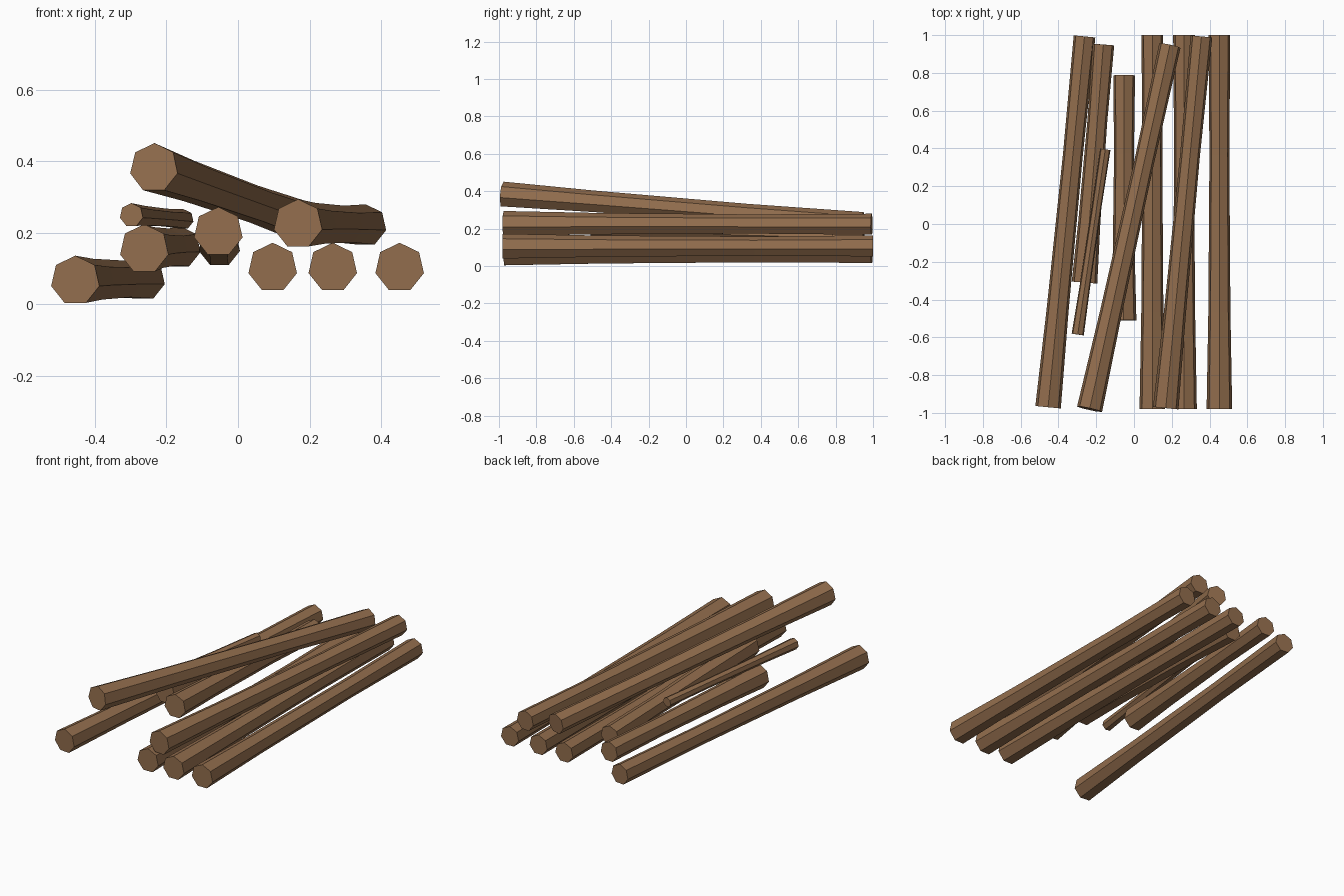
import bpy, bmesh, math
from mathutils import Vector

cube = bpy.data.objects.get("Cube")
if cube:
    bpy.data.objects.remove(cube, do_unlink=True)

# Single bark-brown material
wood = bpy.data.materials.new("brown_wood")
wood.use_nodes = True
colour = (0.29, 0.155, 0.075, 1)
wood.diffuse_color = colour
wood.node_tree.nodes["Principled BSDF"].inputs["Base Color"].default_value = colour

SIDES = 7
# Position along the log and radius: wide butt, slight waist, narrower tip
RINGS = [(0, 0.0695), (0.26, 0.060), (0.68, 0.054), (1, 0.059)]


def make_log(name, start, end, scale=1.0):
    """Seven-sided log between two end centres, one corner pointing up."""
    start, end = Vector(start), Vector(end)
    axis = (end - start).normalized()
    side = axis.cross(Vector((0, 0, 1))).normalized()
    up = side.cross(axis)
    bm = bmesh.new()
    rings = []
    for t, radius in RINGS:
        ring = []
        for i in range(SIDES):
            a = 2 * math.pi * i / SIDES
            offset = side * math.sin(a) + up * math.cos(a)
            ring.append(bm.verts.new(start.lerp(end, t) + offset * radius * scale))
        rings.append(ring)
    for r0, r1 in zip(rings, rings[1:]):
        for i in range(SIDES):
            j = (i + 1) % SIDES
            bm.faces.new((r0[i], r0[j], r1[j], r1[i]))
    # End caps
    bm.faces.new(rings[0])
    bm.faces.new(rings[-1])
    bmesh.ops.recalc_face_normals(bm, faces=bm.faces)
    mesh = bpy.data.meshes.new(name)
    bm.to_mesh(mesh)
    bm.free()
    mesh.materials.append(wood)
    bpy.context.collection.objects.link(bpy.data.objects.new(name, mesh))


# Three parallel logs on the bottom layer
for name, x in (("inner", 0.097), ("middle", 0.265), ("outer", 0.452)):
    make_log(f"bottom_log_{name}", (x, -0.98, 0.103), (x, 1, 0.105))

# Loose logs lying askew
make_log("ground_log", (-0.455, -0.97, 0.067), (-0.262, 0.993, 0.07))
make_log("leaning_top_log", (-0.235, -0.98, 0.382), (0.19, 0.945, 0.23))
make_log("upper_log", (0.168, -0.975, 0.225), (0.357, 0.993, 0.221))
make_log("short_log", (-0.055, -0.51, 0.203), (-0.052, 0.787, 0.163))
make_log("short_slanted_log", (-0.262, -0.31, 0.155), (-0.162, 0.95, 0.16))
make_log("thin_branch", (-0.298, -0.585, 0.25), (-0.152, 0.395, 0.238), 0.48)
